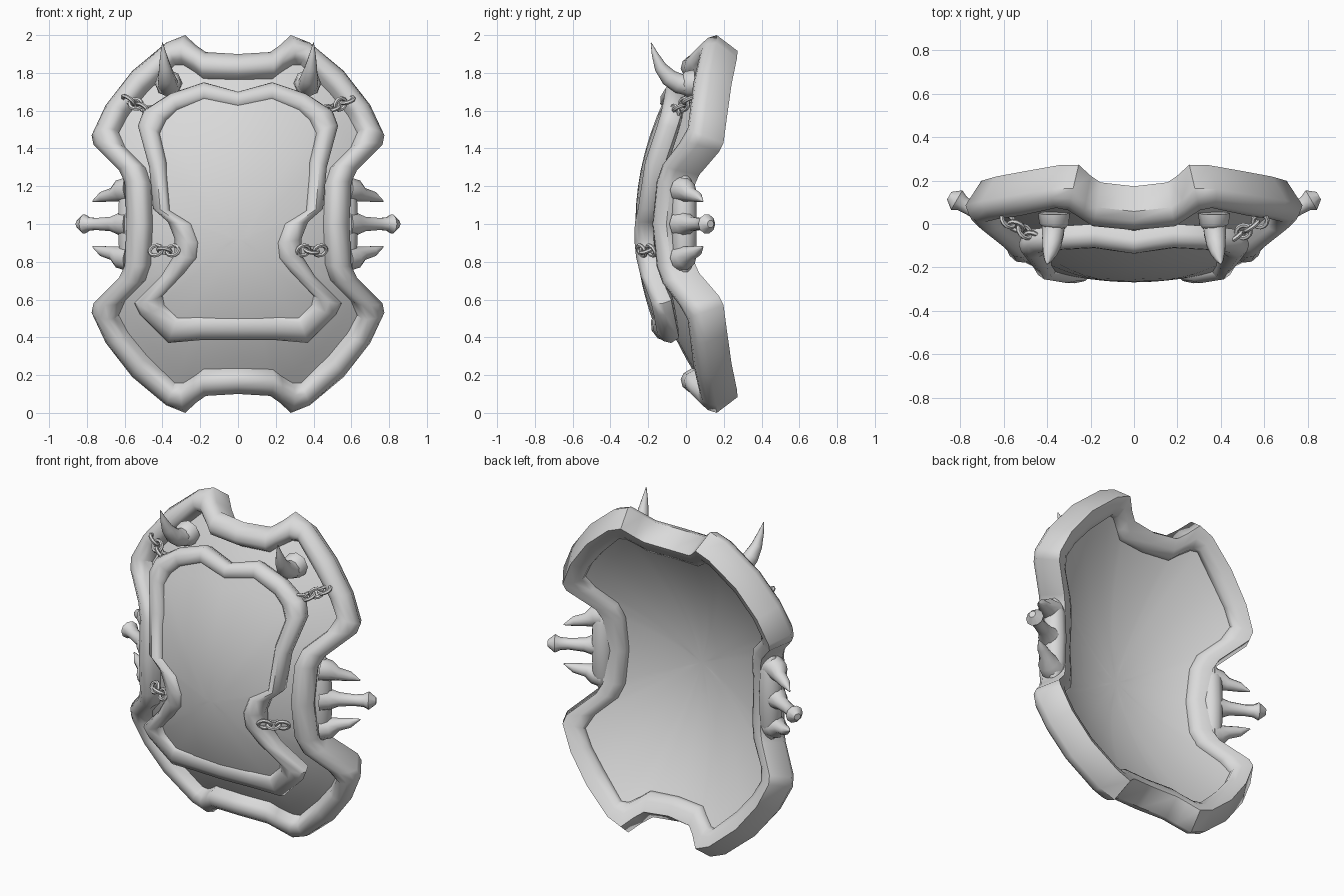
import bpy, bmesh, math
from mathutils import Vector

if "Cube" in bpy.data.objects:
    bpy.data.objects.remove(bpy.data.objects["Cube"], do_unlink=True)

steel = bpy.data.materials.new("grey steel")
steel.use_nodes = True
steel.diffuse_color = (0.7, 0.7, 0.7, 1)
steel.node_tree.nodes["Principled BSDF"].inputs["Base Color"].default_value = steel.diffuse_color


def finish(name, bm):
    """Turn a bmesh into a named, smooth shaded object."""
    bmesh.ops.recalc_face_normals(bm, faces=bm.faces)
    mesh = bpy.data.meshes.new(name)
    bm.to_mesh(mesh)
    bm.free()
    mesh.materials.append(steel)
    obj = bpy.data.objects.new(name, mesh)
    bpy.context.collection.objects.link(obj)
    bpy.ops.object.select_all(action="DESELECT")
    obj.select_set(True)
    bpy.context.view_layer.objects.active = obj
    bpy.ops.object.shade_smooth_by_angle(angle=math.radians(48))


def loft(bm, rings, loop=False, caps=False):
    """Skin a series of closed rings with quads."""
    rows = [[bm.verts.new(p) for p in ring] for ring in rings]
    pairs = list(zip(rows, rows[1:])) + ([(rows[-1], rows[0])] if loop else [])
    for a, b in pairs:
        for i in range(len(a)):
            j = (i + 1) % len(a)
            bm.faces.new((a[i], a[j], b[j], b[i]))
    if caps:
        bm.faces.new(rows[0])
        bm.faces.new(rows[-1])


def tube(bm, path, radii, sides=10):
    """Round tapering tube along a path."""
    path = [Vector(p) for p in path]
    rings = []
    for i, p in enumerate(path):
        t = (path[min(i + 1, len(path) - 1)] - path[max(i - 1, 0)]).normalized()
        u = t.cross(Vector((1, 0, 0)) if abs(t.x) < 0.7 else Vector((0, 0, 1))).normalized()
        v = t.cross(u)
        angles = [math.tau * k / sides for k in range(sides)]
        rings.append([p + radii[i] * (u * math.cos(a) + v * math.sin(a)) for a in angles])
    loft(bm, rings, caps=True)


def dome(shape, x, z, d=0.0):
    """Point on a bulging surface, pushed d along its forward normal."""
    base, bx, bz = shape
    normal = Vector((2 * bx * x, -1, 2 * bz * (z - 1))).normalized()
    return Vector((x, base + bx * x * x + bz * (z - 1) ** 2, z)) + normal * d


def mirror_outline(half):
    return half + [(-a, b, -c, d) for a, b, c, d in half[-2:0:-1]]


def rim(name, shape, outline, section):
    """Sweep a section between an outer and an inner outline."""
    bm = bmesh.new()
    rings = []
    for xo, zo, xi, zi in outline:
        rings.append([dome(shape, xi + (xo - xi) * t, zi + (zo - zi) * t, d) for t, d in section])
    loft(bm, rings, loop=True)
    finish(name, bm)


def plate(name, shape, outline, zc, front, back):
    """Fill an outline with a domed slab between two depths."""
    mid = [((a + c) / 2, (b + e) / 2) for a, b, c, e in outline]
    steps = [k / 8 for k in range(1, 9)]
    layers = [(k, front) for k in steps] + [(k, back) for k in reversed(steps)]
    bm = bmesh.new()
    loft(bm, [[dome(shape, x * k, zc + (z - zc) * k, d) for x, z in mid] for k, d in layers])
    bm.verts.ensure_lookup_table()
    count = len(mid)
    for ring, d in ((bm.verts[:count], front), (bm.verts[-count:], back)):
        centre = bm.verts.new(dome(shape, 0, zc, d))
        for i in range(count):
            bm.faces.new((ring[i], ring[(i + 1) % count], centre))
    finish(name, bm)


# Shield body: outer x, z then inner x, z, top centre to waist
upper = [(0, 1.9, 0, 1.79), (.17, 1.91, .19, 1.795), (.22, 1.945, .235, 1.83),
         (.28, 2, .3, 1.87), (.38, 1.96, .345, 1.87), (.56, 1.81, .5, 1.72),
         (.7, 1.63, .6, 1.6), (.775, 1.47, .655, 1.5), (.765, 1.42, .62, 1.42),
         (.63, 1.285, .51, 1.31), (.6, 1.22, .48, 1.22), (.59, 1, .47, 1)]
lower = [(a, 2 - b, c, 2 - d) for a, b, c, d in upper[-2::-1]]
body_outline = mirror_outline(upper + lower)
body = (-.25, .42, .38)
rim("outer_rim", body, body_outline,
    [(0, -.07), (0, 0), (.15, .03), (.45, .042), (.75, .03), (1, 0),
     (1, -.14), (.5, -.145), (.12, -.13), (0, -.1)])
plate("shield_shell", body, body_outline, 1, -.05, -.095)

# Raised front panel with its own rim
panel_half = [(0, 1.7, 0, 1.61), (.18, 1.75, .18, 1.65), (.36, 1.69, .32, 1.6),
              (.5, 1.6, .38, 1.55), (.53, 1.52, .415, 1.48), (.47, 1.3, .38, 1.33),
              (.45, 1.08, .36, 1.07), (.37, 1.01, .24, 1), (.335, .92, .2, .9),
              (.335, .84, .21, .82), (.41, .72, .28, .74), (.55, .58, .4, .62),
              (.52, .52, .39, .57), (.37, .37, .32, .51), (.2, .385, .2, .52), (0, .385, 0, .52)]
panel_outline = mirror_outline(panel_half)
rim("panel_rim", (-.245, .2, .35), panel_outline,
    [(0, 0), (.15, .03), (.5, .045), (.85, .03), (1, 0), (.95, -.05), (.5, -.075), (.05, -.05)])
plate("front_panel", (-.268, .35, .35), panel_outline, .92, 0, -.02)


def chain(name, start, end, count):
    """Row of oval links, each turned against the last."""
    start, end = Vector(start), Vector(end)
    along = (end - start).normalized()
    side = along.cross(Vector((0, 1, 0))).normalized()
    depth = along.cross(side)
    bm = bmesh.new()
    for n in range(count):
        c = start.lerp(end, n / (count - 1))
        turn = math.radians(25 + 90 * (n % 2))
        across = side * math.cos(turn) + depth * math.sin(turn)
        out = along.cross(across)
        rings = []
        for k in range(12):
            a = math.tau * k / 12
            radial = along * math.cos(a) + across * math.sin(a)
            p = c + along * math.cos(a) * .036 + across * math.sin(a) * .03
            rings.append([p + (radial * math.cos(b) + out * math.sin(b)) * .011
                          for b in [math.tau * m / 6 for m in range(6)]])
        loft(bm, rings, loop=True)
    finish(name, bm)


for label, s in (("left", 1), ("right", -1)):
    def flip(path):
        return [(x * s, y, z) for x, y, z in path]

    # Curved horn on a round socket
    bm = bmesh.new()
    tube(bm, flip([(.368, .05, 1.745), (.368, .0, 1.74), (.37, -.02, 1.74)]), [.073, .068, .05], 8)
    tube(bm, flip([(.37, .01, 1.735), (.372, -.04, 1.745), (.378, -.09, 1.775),
                   (.387, -.135, 1.83), (.395, -.165, 1.9), (.4, -.185, 1.96)]),
         [.055, .053, .046, .033, .017, .002])
    finish(label + "_horn", bm)

    # Side mount with three prongs
    bm = bmesh.new()
    tube(bm, flip([(.57, -.01, z) for z in (.745, .78, .84, 1, 1.16, 1.22, 1.255)]),
         [.025, .045, .063, .068, .063, .045, .025])
    tube(bm, flip([(.58, -.02, 1), (.625, .0, 1), (.67, .03, 1), (.75, .07, 1),
                   (.79, .095, 1), (.815, .11, 1), (.85, .13, 1)]),
         [.075, .06, .04, .033, .037, .052, .02])
    for up in (1, -1):
        tube(bm, flip([(.58, -.02, 1 + up * .18), (.625, .0, 1 + up * .175),
                       (.66, .025, 1 + up * .155), (.72, .06, 1 + up * .143),
                       (.77, .09, 1 + up * .12)]),
             [.07, .06, .038, .028, .003])
    finish(label + "_prongs", bm)

    # Chains tying the panel to the body
    chain(label + "_upper_chain", *flip([(.465, -.06, 1.595), (.58, .015, 1.655)]), 4)
    chain(label + "_lower_chain", *flip([(.345, -.235, .86), (.435, -.185, .86)]), 3)
